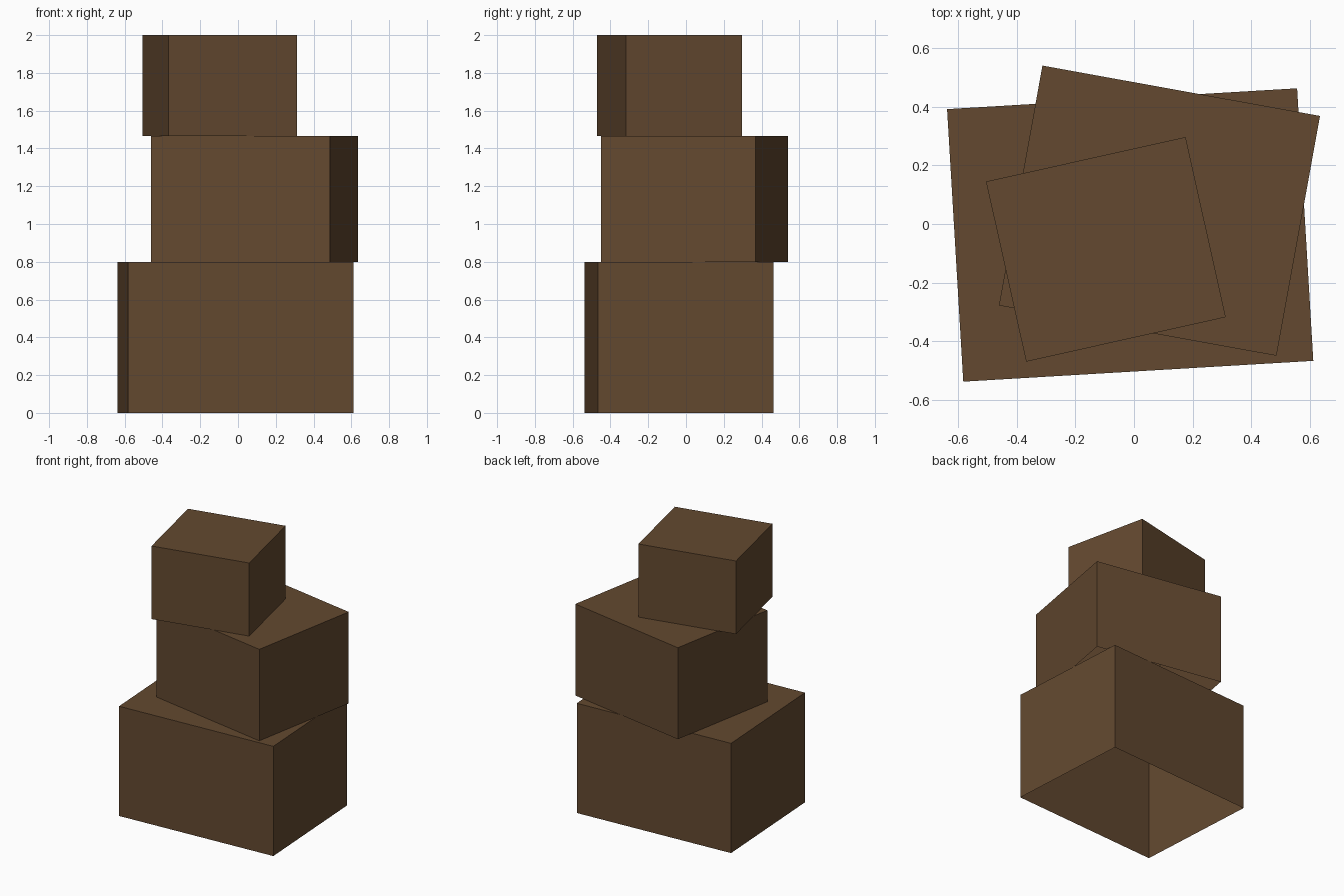
import bpy, bmesh, math
from mathutils import Matrix

if "Cube" in bpy.data.objects:
    bpy.data.objects.remove(bpy.data.objects["Cube"])

brown = bpy.data.materials.new("cardboard_brown")
brown.diffuse_color = (0.125, 0.066, 0.029, 1)
brown.use_nodes = True
brown.node_tree.nodes["Principled BSDF"].inputs["Base Color"].default_value = brown.diffuse_color


def open_box(name, size, centre, z0, z1, angle):
    """Crate shell, open at the bottom, turned about z."""
    bm = bmesh.new()
    bmesh.ops.create_cube(bm, size=1)
    bm.normal_update()
    bottom = [f for f in bm.faces if f.normal.z < -0.5]
    bmesh.ops.delete(bm, geom=bottom, context='FACES_ONLY')
    bm.transform(Matrix.Translation((*centre, (z0 + z1) / 2))
                 @ Matrix.Rotation(math.radians(angle), 4, 'Z')
                 @ Matrix.Diagonal((*size, z1 - z0, 1)))
    mesh = bpy.data.meshes.new(name)
    bm.to_mesh(mesh)
    bm.free()
    mesh.materials.append(brown)
    bpy.context.collection.objects.link(bpy.data.objects.new(name, mesh))


# Three stacked boxes, each twisted a little
open_box("bottom_box", (1.197, 0.932), (-0.013, -0.0375), 0.0, 0.8, 3.4)
open_box("middle_box", (0.963, 0.832), (0.087, 0.0455), 0.8, 1.467, -10.28)
open_box("top_box", (0.698, 0.630), (-0.096, -0.0865), 1.467, 2.0, 12.58)
